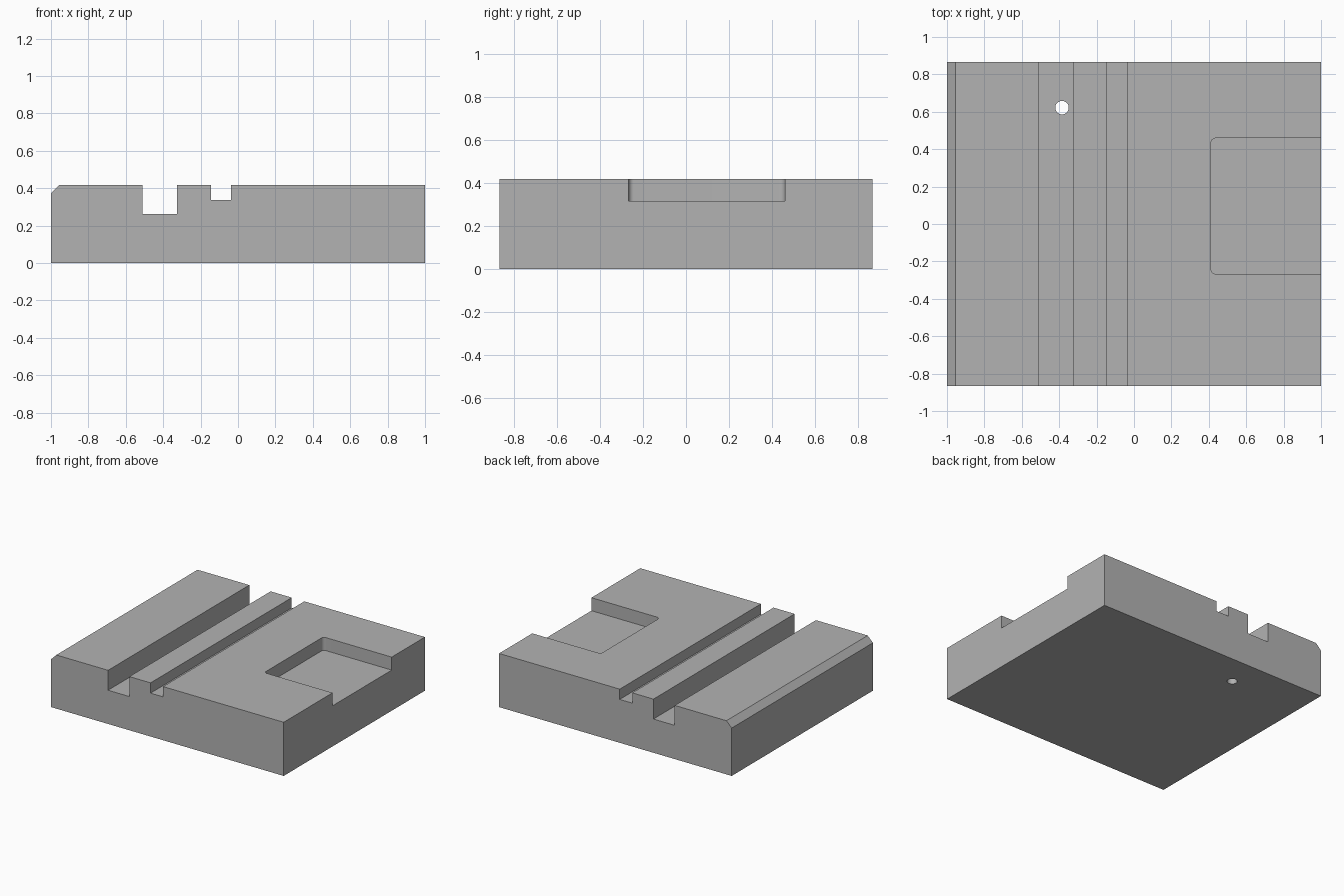
import bpy
import bmesh
import math
from mathutils import Vector

default_cube = bpy.data.objects.get("Cube")
if default_cube:
    bpy.data.objects.remove(default_cube, do_unlink=True)

HALF_X, HALF_Y, TOP = 1.0, 0.867, 0.417
CHAMFER = 0.045
POCKET_X, POCKET_Y0, POCKET_Y1, POCKET_Z = 0.412, -0.267, 0.459, 0.316
CORNER = 0.025

grey = bpy.data.materials.new("plain grey")
grey.use_nodes = True
colour = (0.45, 0.45, 0.45, 1)
grey.diffuse_color = colour
grey.node_tree.nodes["Principled BSDF"].inputs["Base Color"].default_value = colour


def extrude_outline(name, points, direction):
    """Solid made by sweeping a closed 3D outline along a direction."""
    bm = bmesh.new()
    face = bm.faces.new([bm.verts.new(p) for p in points])
    swept = bmesh.ops.extrude_face_region(bm, geom=[face])["geom"]
    verts = [v for v in swept if isinstance(v, bmesh.types.BMVert)]
    bmesh.ops.translate(bm, verts=verts, vec=Vector(direction))
    bmesh.ops.recalc_face_normals(bm, faces=bm.faces)
    mesh = bpy.data.meshes.new(name)
    bm.to_mesh(mesh)
    bm.free()
    mesh.materials.append(grey)
    obj = bpy.data.objects.new(name, mesh)
    bpy.context.collection.objects.link(obj)
    return obj


def arc(cx, cy, radius, start, end, steps):
    """Points along an arc, angles in degrees."""
    angles = [math.radians(start + (end - start) * i / steps) for i in range(steps + 1)]
    return [(cx + radius * math.cos(a), cy + radius * math.sin(a)) for a in angles]


def cut(target, cutter):
    """Subtract the cutter from the target and discard it."""
    mod = target.modifiers.new("cut", 'BOOLEAN')
    mod.operation = 'DIFFERENCE'
    mod.solver = 'EXACT'
    mod.object = cutter
    bpy.context.view_layer.objects.active = target
    bpy.ops.object.modifier_apply(modifier=mod.name)
    bpy.data.objects.remove(cutter, do_unlink=True)


# Block profile: one chamfered top edge and two full-length slots
profile = [(-HALF_X, 0), (-HALF_X, TOP - CHAMFER), (-HALF_X + CHAMFER, TOP)]
for x0, x1, floor in ((-0.51, -0.327, 0.262), (-0.145, -0.037, 0.337)):
    profile += [(x0, TOP), (x0, floor), (x1, floor), (x1, TOP)]
profile += [(HALF_X, TOP), (HALF_X, 0)]
block = extrude_outline("slotted_block", [(x, -HALF_Y, z) for x, z in profile],
                        (0, 2 * HALF_Y, 0))

# Open-sided pocket with rounded inner corners
outline = [(HALF_X + 0.1, POCKET_Y0), (HALF_X + 0.1, POCKET_Y1)]
outline += arc(POCKET_X + CORNER, POCKET_Y1 - CORNER, CORNER, 90, 180, 8)
outline += arc(POCKET_X + CORNER, POCKET_Y0 + CORNER, CORNER, 180, 270, 8)
cut(block, extrude_outline("pocket_cutter", [(x, y, POCKET_Z) for x, y in outline],
                           (0, 0, 0.3)))

# Through hole in the wide slot
circle = arc(-0.385, 0.622, 0.036, 0, 360, 48)[:-1]
cut(block, extrude_outline("hole_cutter", [(x, y, -0.1) for x, y in circle],
                           (0, 0, 0.7)))

# Smooth the rounded walls, keep the machined edges sharp
bpy.ops.object.select_all(action='DESELECT')
block.select_set(True)
bpy.context.view_layer.objects.active = block
bpy.ops.object.shade_smooth_by_angle(angle=math.radians(30))
